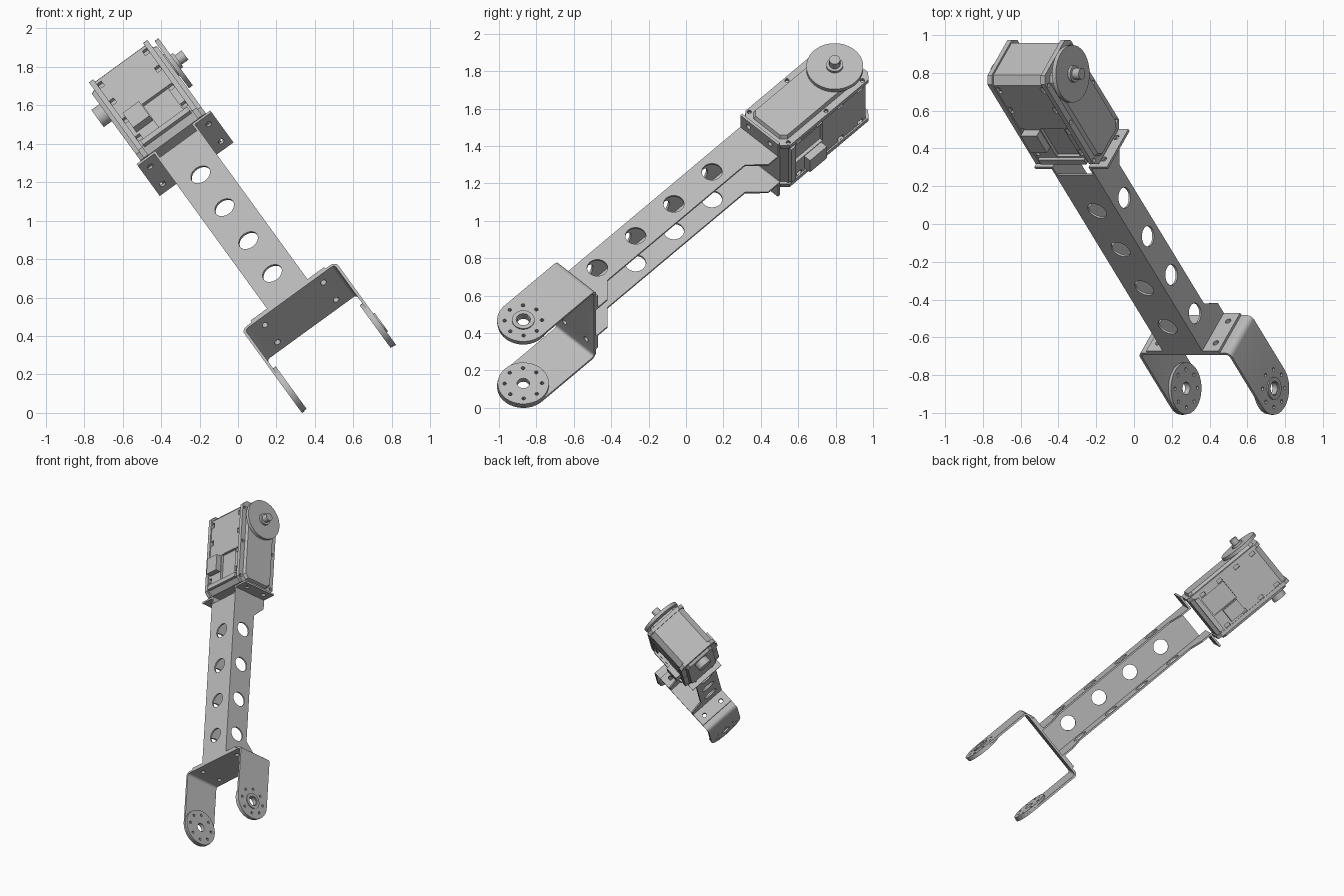
import bpy, bmesh
from math import sin, cos, pi, radians
from mathutils import Matrix, Vector

cube = bpy.data.objects.get("Cube")
if cube:
    bpy.data.objects.remove(cube)

# Working frame: x across the fork, y through the channel, z along the arm
tilt, lean = radians(36), radians(44)
W = Vector((cos(tilt), 0, sin(tilt)))
P = Vector((-sin(tilt), 0, cos(tilt)))
Y = Vector((0, 1, 0))
N = Y * cos(lean) - P * sin(lean)
A = P * cos(lean) + Y * sin(lean)
FRAME = Matrix((W, N, A)).transposed().to_4x4()
FRAME.translation = (0.495, -0.87, 0.29)

grey = bpy.data.materials.new("metal grey")
grey.use_nodes = True
colour = (0.5, 0.5, 0.5, 1)
grey.diffuse_color = colour
grey.node_tree.nodes["Principled BSDF"].inputs["Base Color"].default_value = colour
parts = []


def prism(name, pts, axis, lo, hi, inset=0):
    """Extrude a 2D outline along an axis; inset shrinks the far end."""
    bm = bmesh.new()
    cx = (min(p[0] for p in pts) + max(p[0] for p in pts)) / 2
    cy = (min(p[1] for p in pts) + max(p[1] for p in pts)) / 2
    hx = max(p[0] for p in pts) - cx
    hy = max(p[1] for p in pts) - cy
    rings = []
    for d, s in ((lo, 0), (hi, inset)):
        ring = []
        for u, v in pts:
            co = [cx + (u - cx) * (1 - s / hx), cy + (v - cy) * (1 - s / hy)]
            co.insert(axis, d)
            ring.append(bm.verts.new(co))
        rings.append(ring)
    bm.faces.new(rings[0])
    bm.faces.new(rings[1])
    for i in range(len(pts)):
        j = (i + 1) % len(pts)
        bm.faces.new((rings[0][i], rings[0][j], rings[1][j], rings[1][i]))
    bmesh.ops.recalc_face_normals(bm, faces=bm.faces)
    mesh = bpy.data.meshes.new(name)
    bm.to_mesh(mesh)
    bm.free()
    mesh.materials.append(grey)
    ob = bpy.data.objects.new(name, mesh)
    bpy.context.collection.objects.link(ob)
    parts.append(ob)
    return ob


def rect(u0, u1, v0, v1, c=0):
    if not c:
        return [(u0, v0), (u1, v0), (u1, v1), (u0, v1)]
    return [(u0 + c, v0), (u1 - c, v0), (u1, v0 + c), (u1, v1 - c),
            (u1 - c, v1), (u0 + c, v1), (u0, v1 - c), (u0, v0 + c)]


def arc(u, v, r, start=0, sweep=2 * pi, n=32):
    closed = sweep >= 2 * pi
    return [(u + r * cos(start + sweep * i / n), v + r * sin(start + sweep * i / n))
            for i in range(n if closed else n + 1)]


def box(name, x0, x1, y0, y1, z0, z1):
    return prism(name, rect(x0, x1, y0, y1), 2, z0, z1)


def disc(name, u, v, r, axis, lo, hi, n=32):
    return prism(name, arc(u, v, r, n=n), axis, lo, hi)


def cut(ob, cutters, mode='DIFFERENCE'):
    """Apply boolean cutters and remove them."""
    for c in cutters:
        c.hide_render = True
        m = ob.modifiers.new("cut", 'BOOLEAN')
        m.operation, m.object, m.solver = mode, c, 'EXACT'
    dg = bpy.context.evaluated_depsgraph_get()
    dg.update()
    ob.data = bpy.data.meshes.new_from_object(ob.evaluated_get(dg))
    ob.modifiers.clear()
    for c in cutters:
        parts.remove(c)
        bpy.data.objects.remove(c)


def bolt_circle(lo, hi):
    holes = [disc("hole", 0, 0, 0.033, 0, lo, hi)]
    for i in range(8):
        t = i * pi / 4
        holes.append(disc("hole", 0.1 * cos(t), 0.1 * sin(t), 0.01, 0, lo, hi, 12))
    return holes


def tab_holes(sides, z0, z1):
    return [disc("hole", s * 0.188, y, 0.016, 2, z0, z1, 16) for s in sides for y in (-0.08, 0.08)]


# Fork bracket: bent strip with rounded prong ends
base, half, thick = 0.415, 0.14, 0.015
outer, bend = 0.302, 0.035
inner, ib = outer - thick, bend - thick
z_in = base - thick
u_shape = [(-outer, -half)] + arc(-outer + bend, base - bend, bend, pi, -pi / 2, 6)
u_shape += arc(outer - bend, base - bend, bend, pi / 2, -pi / 2, 6) + [(outer, -half), (inner, -half)]
u_shape += arc(inner - ib, z_in - ib, ib, 0, pi / 2, 6)
u_shape += arc(-inner + ib, z_in - ib, ib, pi / 2, pi / 2, 6) + [(-inner, -half)]
fork = prism("fork_bracket", u_shape, 1, -half, half)
stadium = arc(0, 0, half, pi, pi, 32) + [(half, 0.5), (-half, 0.5)]
cut(fork, [prism("outline", stadium, 0, -0.5, 0.5)], 'INTERSECT')
cut(fork, bolt_circle(-0.5, 0.5) + tab_holes((-1, 1), 0.3, 0.5))

# Horn discs inside the prongs and the hub ring outside
for side, label in ((-1, "right"), (1, "left")):
    horn = disc(label + "_fork_horn", 0, 0, 0.137, 0, side * 0.27, side * (inner + 0.001), 48)
    cut(horn, bolt_circle(-0.5, 0.5))
ring = disc("hub_ring", 0, 0, 0.06, 0, 0.29, outer + 0.008)
cut(ring, [disc("hole", 0, 0, 0.038, 0, 0.2, 0.5)])

# Channel arm: perforated web, flared flanges and end tabs
z0, z1, wide, lip = base, 1.83, 0.13, 0.052
rows = [0.615 + 0.294 * i for i in range(4)]
web = box("arm_web", -wide + 0.01, wide - 0.01, -half, -half + 0.012, z0, 1.77)
cut(web, [disc("hole", 0, z, 0.055, 1, -0.3, 0) for z in rows])
flare = half - lip
flange = [(-half, z0), (half, z0), (half, z0 + 0.09), (lip, z0 + 0.09 + flare),
          (lip, z1 - 0.09 - flare), (half, z1 - 0.09), (half, z1), (-half, z1)]
for side, label in ((-1, "right"), (1, "left")):
    plate = prism(label + "_arm_flange", flange, 0, side * (wide - 0.012), side * wide)
    cut(plate, [disc("hole", -0.043, z, 0.055, 0, -0.3, 0.3) for z in rows])
    for end, z in (("lower", z0), ("upper", z1 - 0.015)):
        x = sorted((side * (wide - 0.01), side * 0.237))
        tab = prism(label + "_" + end + "_tab", rect(x[0], x[1], -half, half), 2, z, z + 0.015)
        cut(tab, tab_holes((side,), z - 0.1, z + 0.1))

# Motor housing: middle body with edge notches and recessed panels
lo, hi, deep = 1.845, 2.52, 0.165
body = prism("motor_body", rect(-deep + 0.008, deep - 0.008, lo + 0.01, hi - 0.01, 0.04), 0, -0.17, 0.17)
cutters = []
for s in (-1, 1):
    y0, y1 = sorted((s * 0.138, s * 0.2))
    cutters.append(box("recess", -0.03, 0.125, y0, y1, 1.93, 2.14))
    for w in (-0.145, 0.145):
        for z in (1.96, 2.12, 2.28, 2.43):
            cutters.append(box("notch", w - 0.013, w + 0.013, y0, y1, z - 0.02, z + 0.02))
cut(body, cutters)
for s, label in ((-1, "front"), (1, "back")):
    y0, y1 = sorted((s * 0.14, s * 0.2))
    box(label + "_connector", -0.14, -0.035, y0, y1, 2.0, 2.13)
    bar = sorted((s * 0.15, s * 0.172))
    box(label + "_ledge", -0.15, 0.15, bar[0], bar[1], 1.885, 1.92)

# End caps with bevelled covers and screw holes
for side, label in ((-1, "right"), (1, "left")):
    cap = prism(label + "_motor_cap", rect(-deep, deep, lo, hi, 0.035), 0, side * 0.16, side * 0.188)
    cut(cap, [disc("hole", y, z, 0.012, 0, -0.4, 0.4, 12)
              for y in (-0.145, 0.145) for z in (1.89, 2.18, 2.46)])
    prism(label + "_motor_cover", rect(-deep + 0.035, deep - 0.035, lo + 0.025, hi - 0.03, 0.03), 0,
          side * 0.18, side * 0.21, 0.012)

# Output horn, hub and rear pivot
axle = 2.397
disc("output_horn", 0, axle, 0.152, 0, 0.215, 0.24, 48)
disc("output_neck", 0, axle, 0.07, 0, 0.2, 0.22)
disc("output_hub", 0, axle, 0.045, 0, 0.235, 0.256)
disc("output_bolt", 0, axle, 0.03, 0, 0.25, 0.3, 16)
disc("rear_pivot", 0, axle, 0.055, 0, -0.262, -0.2)

# Shade and place every part
for ob in parts:
    for poly in ob.data.polygons:
        poly.use_smooth = True
    ob.data.set_sharp_from_angle(angle=radians(30))
    ob.matrix_world = FRAME
